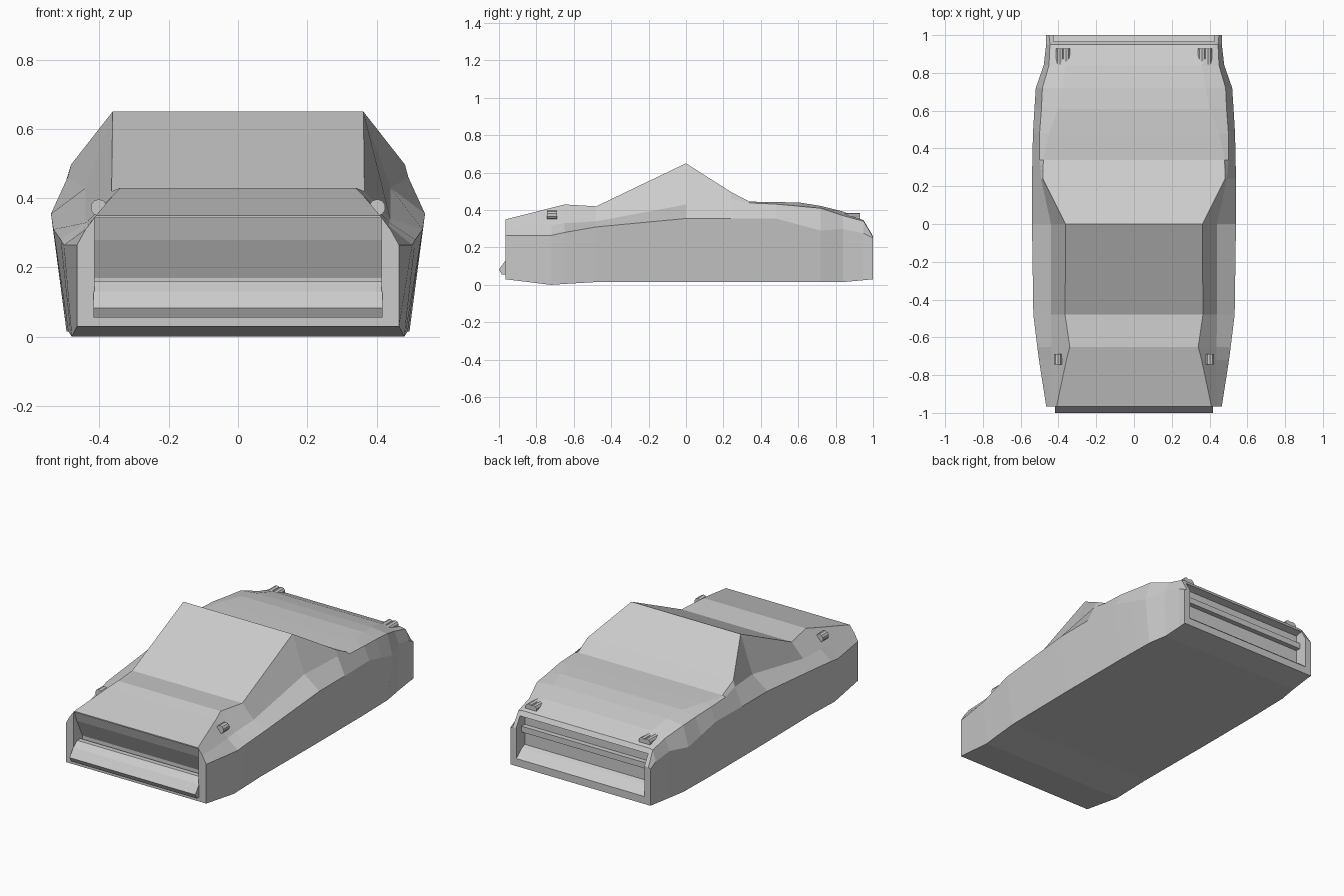
import bpy, bmesh, math
from mathutils import Matrix

if "Cube" in bpy.data.objects:
    bpy.data.objects.remove(bpy.data.objects["Cube"])

grey = bpy.data.materials.new("plain_grey")
grey.diffuse_color = (0.6, 0.6, 0.6, 1)
grey.use_nodes = True
grey.node_tree.nodes["Principled BSDF"].inputs["Base Color"].default_value = grey.diffuse_color


def add_object(name, bm):
    bmesh.ops.recalc_face_normals(bm, faces=bm.faces)
    me = bpy.data.meshes.new(name)
    bm.to_mesh(me)
    bm.free()
    ob = bpy.data.objects.new(name, me)
    me.materials.append(grey)
    bpy.context.collection.objects.link(ob)
    return ob


def loft(name, sections):
    """Mirror each half section over x = 0 and skin the rings."""
    bm = bmesh.new()
    rings = []
    for y, half in sections:
        pts = list(half) + [(-x, z) for x, z in reversed(half)]
        rings.append([bm.verts.new((x, y, z)) for x, z in pts])
    n = len(rings[0])
    for a, b in zip(rings, rings[1:]):
        for i in range(n):
            j = (i + 1) % n
            bm.faces.new((a[i], a[j], b[j], b[i]))
    bm.faces.new(rings[0])
    bm.faces.new(rings[-1])
    return add_object(name, bm)


def prism(name, profile, half_width):
    """Extrude a (y, z) side profile across x."""
    bm = bmesh.new()
    left, right = [[bm.verts.new((s * half_width, y, z)) for y, z in profile]
                   for s in (-1, 1)]
    n = len(profile)
    for i in range(n):
        j = (i + 1) % n
        bm.faces.new((left[i], left[j], right[j], right[i]))
    bm.faces.new(left)
    bm.faces.new(right)
    return add_object(name, bm)


def cylinder(name, x, y, z, radius, length, sides=10):
    bm = bmesh.new()
    m = Matrix.Translation((x, y, z)) @ Matrix.Rotation(math.pi / 2, 4, 'X')
    bmesh.ops.create_cone(bm, cap_ends=True, segments=sides, radius1=radius,
                          radius2=radius, depth=length, matrix=m)
    return add_object(name, bm)


# body: sill, belt, shoulder and top edge at each station from nose to tail
body = loft("car_body", [
    (-0.965, [(.465, .030), (.465, .265), (.440, .310), (.410, .350)]),
    (-0.72, [(.480, .000), (.503, .265), (.435, .320), (.358, .412)]),
    (-0.65, [(.483, .005), (.512, .280), (.437, .330), (.340, .430)]),
    (-0.48, [(.490, .015), (.533, .310), (.440, .340), (.365, .420)]),
    (0.00, [(.495, .015), (.540, .355), (.440, .430), (.362, .650)]),
    (0.24, [(.495, .015), (.540, .355), (.492, .460), (.482, .497)]),
    (0.34, [(.495, .015), (.538, .355), (.500, .438), (.480, .445)]),
    (0.48, [(.495, .015), (.535, .355), (.500, .432), (.450, .443)]),
    (0.61, [(.492, .015), (.527, .320), (.490, .420), (.400, .440)]),
    (0.72, [(.490, .015), (.520, .290), (.485, .410), (.380, .422)]),
    (0.84, [(.470, .015), (.478, .300), (.450, .370), (.360, .392)]),
    (0.95, [(.465, .025), (.465, .275), (.445, .340), (.420, .345)]),
    (1.00, [(.465, .030), (.465, .250), (.450, .255), (.430, .260)]),
])

# nose intake and tail recess are cut out of the body
cutters = [
    prism("nose_cutter", [(-1.1, .055), (-.88, .055), (-.88, .17), (-.935, .28),
                          (-.955, .343), (-1.1, .343)], .415),
    prism("tail_cutter", [(1.1, .06), (1.0, .075), (.945, .12), (.92, .13),
                          (.92, .31), (.96, .318), (1.1, .318)], .425),
]
for c in cutters:
    mod = body.modifiers.new(c.name, 'BOOLEAN')
    mod.operation = 'DIFFERENCE'
    mod.solver = 'EXACT'
    mod.object = c
    c.hide_render = True
bpy.context.view_layer.update()
dg = bpy.context.evaluated_depsgraph_get()
cut_mesh = bpy.data.meshes.new_from_object(body.evaluated_get(dg))
body.modifiers.clear()
body.data = cut_mesh
for c in cutters:
    bpy.data.objects.remove(c)

# sloped front bumper wedge and rear cross bar
prism("front_bumper", [(-.90, .055), (-.985, .055), (-1.0, .083), (-.965, .13),
                       (-.93, .16), (-.90, .16)], .417)
prism("rear_bar", [(.91, .215), (.95, .215), (.95, .25), (.91, .25)], .43)

# lamps and twin tail pipes on both sides
for side, s in (("left", -1), ("right", 1)):
    cylinder(side + "_front_lamp", s * .402, -.717, .373, .024, .055)
    for k, x in enumerate((.36, .392)):
        cylinder(f"{side}_tail_pipe_{k + 1}", s * x, .87, .362, .022, .12)
